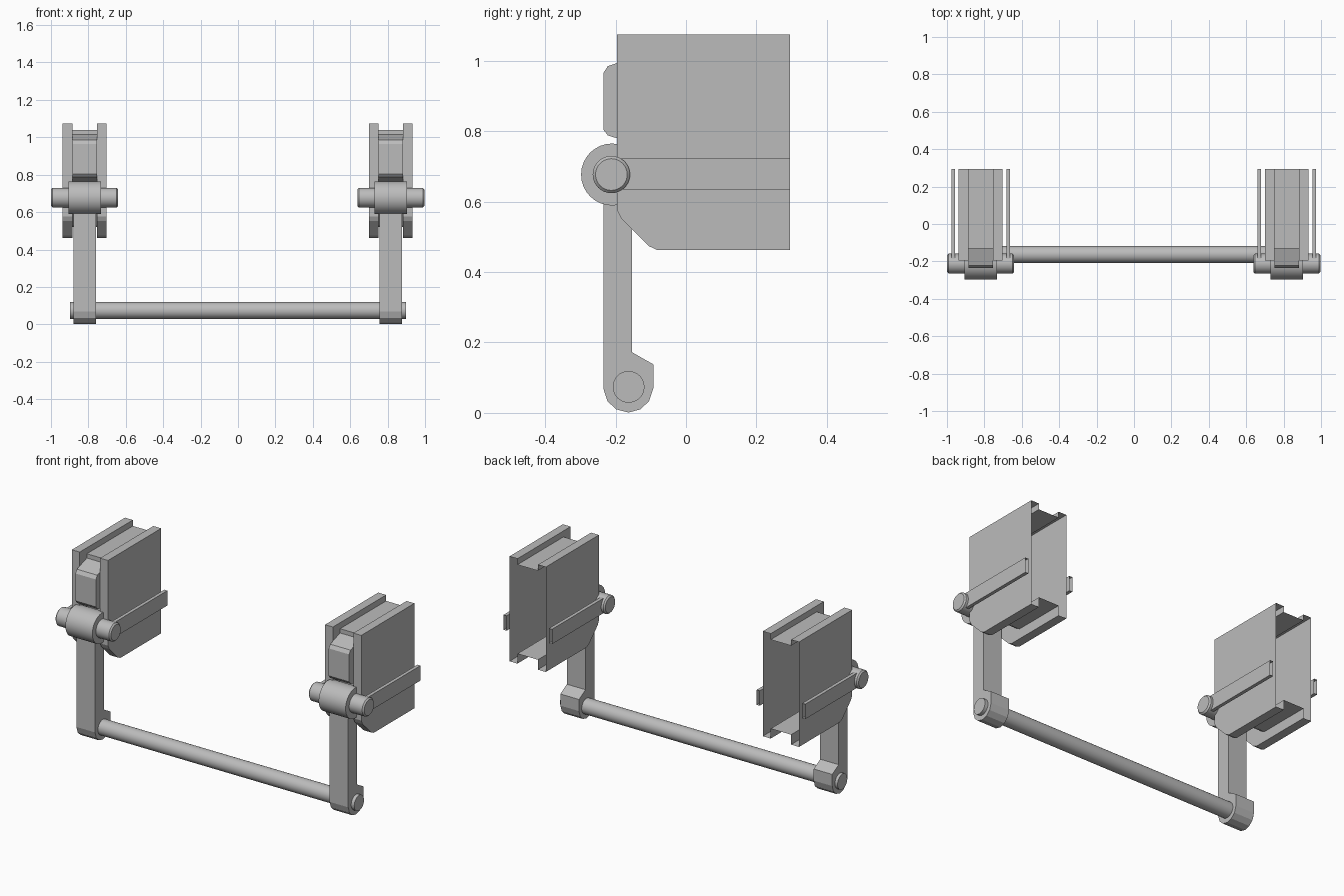
import bpy, bmesh, math
from mathutils import Vector

if "Cube" in bpy.data.objects:
    bpy.data.objects.remove(bpy.data.objects["Cube"], do_unlink=True)

GREY = (0.5, 0.5, 0.5, 1)
mat = bpy.data.materials.new("grey metal")
mat.use_nodes = True
mat.diffuse_color = GREY
mat.node_tree.nodes["Principled BSDF"].inputs["Base Color"].default_value = GREY

BACK = 0.295


def finish(name, bm, x):
    bmesh.ops.recalc_face_normals(bm, faces=bm.faces)
    mesh = bpy.data.meshes.new(name)
    bm.to_mesh(mesh)
    bm.free()
    mesh.materials.append(mat)
    ob = bpy.data.objects.new(name, mesh)
    ob.location.x = x
    bpy.context.collection.objects.link(ob)
    return ob


def select(ob):
    bpy.ops.object.select_all(action="DESELECT")
    bpy.context.view_layer.objects.active = ob
    ob.select_set(True)


def slab(name, profile, x0, x1, x=0):
    """Extrude a (y, z) outline from x0 to x1."""
    bm = bmesh.new()
    face = bm.faces.new([bm.verts.new((x0, y, z)) for y, z in profile])
    new = bmesh.ops.extrude_face_region(bm, geom=[face])["geom"]
    verts = [v for v in new if isinstance(v, bmesh.types.BMVert)]
    bmesh.ops.translate(bm, verts=verts, vec=Vector((x1 - x0, 0, 0)))
    return finish(name, bm, x)


def rod(name, radius, half, y, z, x=0, sides=32, bevel=0):
    """Cylinder along x, turned from a simple half outline."""
    outline = [(-half, radius - bevel), (-half + bevel, radius),
               (half - bevel, radius), (half, radius - bevel)]
    if not bevel:
        outline = outline[::2]
        outline = [(-half, radius), (half, radius)]
    bm = bmesh.new()
    rings = []
    for px, r in outline:
        rings.append([bm.verts.new((px, y + r * math.cos(a), z + r * math.sin(a)))
                      for a in (2 * math.pi * i / sides for i in range(sides))])
    for a, b in zip(rings, rings[1:]):
        for i in range(sides):
            j = (i + 1) % sides
            bm.faces.new((a[i], a[j], b[j], b[i]))
    bm.faces.new(rings[0])
    bm.faces.new(rings[-1])
    ob = finish(name, bm, x)
    select(ob)
    bpy.ops.object.shade_smooth_by_angle(angle=math.radians(40))
    return ob


def open_back(ob):
    """Trim the part at the back plane and leave it open there."""
    bm = bmesh.new()
    bm.from_mesh(ob.data)
    bmesh.ops.bisect_plane(bm, geom=bm.verts[:] + bm.edges[:] + bm.faces[:],
                           plane_co=(0, BACK, 0), plane_no=(0, 1, 0), clear_outer=True)
    bm.to_mesh(ob.data)
    bm.free()


def housing_outline(front, top, bottom, back):
    # Rectangle with a softened chamfer at the lower front corner
    return [(front, top), (back, top), (back, bottom), (front + 0.115, bottom),
            (front + 0.09, bottom + 0.012), (front + 0.012, bottom + 0.09),
            (front, bottom + 0.115)]


ARM = [(-0.235, 0.68), (-0.153, 0.68), (-0.153, 0.172), (-0.093, 0.138),
       (-0.093, 0.07), (-0.105, 0.033), (-0.13, 0.01), (-0.163, 0.001),
       (-0.198, 0.01), (-0.223, 0.033), (-0.235, 0.07)]
TAB = [(-0.1, 1.02), (-0.13, 1.015), (-0.222, 0.985), (-0.235, 0.965),
       (-0.235, 0.805), (-0.222, 0.788), (-0.13, 0.76), (-0.1, 0.76)]

for side, x in (("right", -0.82), ("left", 0.817)):
    # Hollow housing: two side plates joined by a recessed web
    plate_shape = housing_outline(-0.196, 1.075, 0.462, 0.34)
    housing = slab(side + "_housing", housing_outline(-0.13, 1.04, 0.52, 0.32),
                   -0.08, 0.08, x)
    for x0, x1 in ((-0.117, -0.066), (0.066, 0.117)):
        plate = slab("plate", plate_shape, x0, x1, x)
        union = housing.modifiers.new("join", "BOOLEAN")
        union.operation = "UNION"
        union.solver = "EXACT"
        union.object = plate
        select(housing)
        bpy.ops.object.modifier_apply(modifier=union.name)
        bpy.data.objects.remove(plate, do_unlink=True)
    open_back(housing)

    # Front tab between the plates
    slab(side + "_front_tab", TAB, -0.066, 0.066, x)

    # Thin rails from the pin to the back
    for label, c in (("a", -0.147), ("b", 0.147)):
        rail = slab(side + "_rail_" + label,
                    [(-0.21, 0.635), (0.32, 0.635), (0.32, 0.722), (-0.21, 0.722)],
                    c - 0.01, c + 0.01, x)
        open_back(rail)

    # Pivot and hanging arm
    rod(side + "_hub", 0.088, 0.087, -0.21, 0.677, x)
    rod(side + "_pin", 0.053, 0.179, -0.212, 0.677, x, bevel=0.008)
    slab(side + "_arm", ARM, -0.06, 0.06, x)

# Cross bar joining both arms
rod("cross_bar", 0.045, 0.897, -0.163, 0.074)
